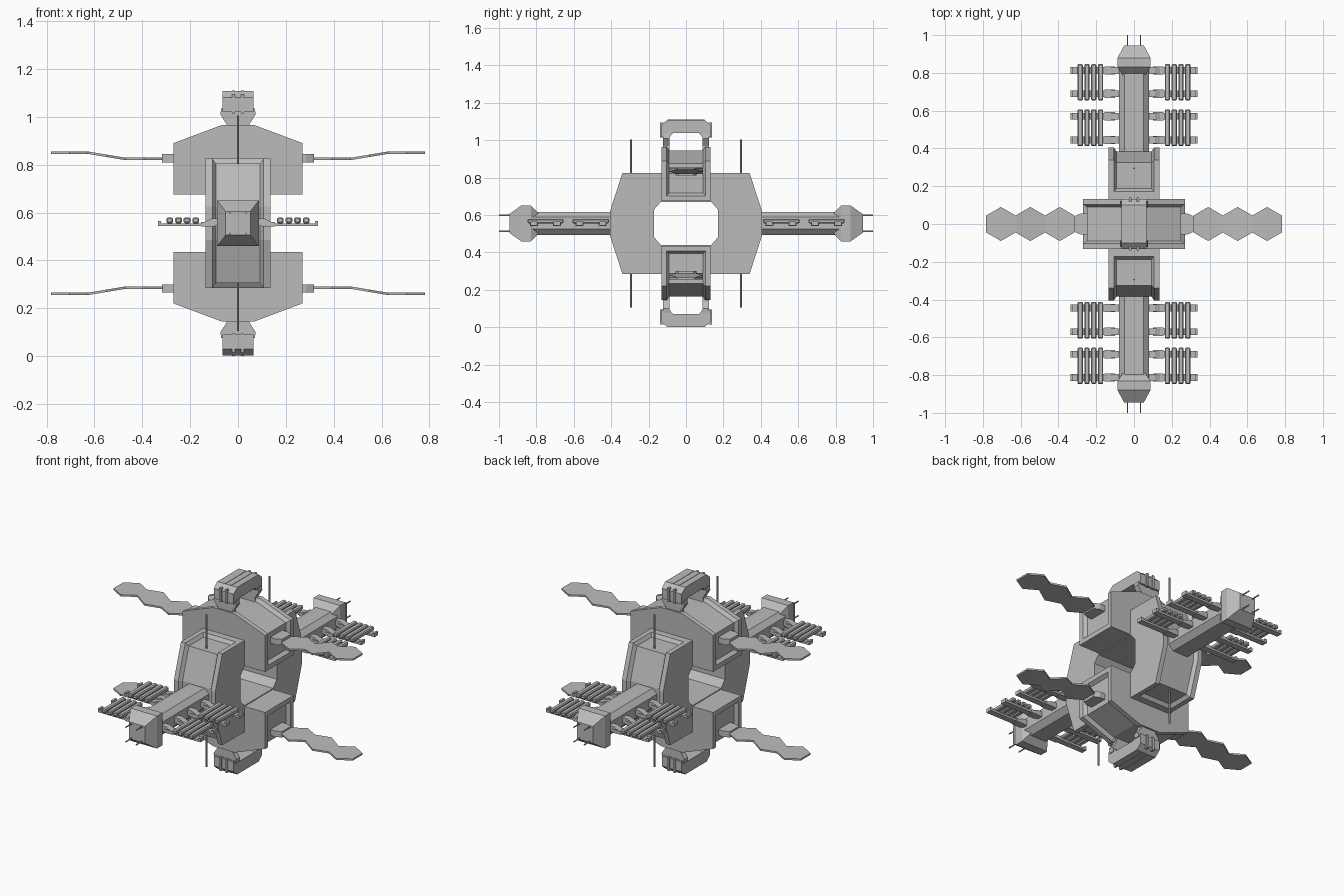
import bpy, bmesh
from itertools import product
from math import cos, sin, pi
from mathutils import Matrix, Vector

cube = bpy.data.objects.get("Cube")
if cube:
    bpy.data.objects.remove(cube, do_unlink=True)

MID = 0.555  # height of the symmetry plane
GREY = (0.5, 0.5, 0.5, 1)
grey = bpy.data.materials.new("hull_grey")
grey.use_nodes = True
grey.diffuse_color = GREY
for node in grey.node_tree.nodes:
    if node.type == "BSDF_PRINCIPLED":
        node.inputs["Base Color"].default_value = GREY


def prism(profile, axis, lo, hi):
    """Extrude a profile along an axis; also return its side faces in order."""
    bm = bmesh.new()

    def place(p, t):
        a, b = p
        return {"x": (t, a, b), "y": (a, t, b), "z": (a, b, t)}[axis]

    low = [bm.verts.new(place(p, lo)) for p in profile]
    high = [bm.verts.new(place(p, hi)) for p in profile]
    n = len(profile)
    sides = [bm.faces.new((low[i], low[(i + 1) % n], high[(i + 1) % n], high[i]))
             for i in range(n)]
    bm.faces.new(low)
    bm.faces.new(high)
    bmesh.ops.recalc_face_normals(bm, faces=bm.faces)
    return bm, sides


def loft(sections):
    """Join rectangles (y, half width, half height) along y."""
    bm = bmesh.new()
    rings = [[bm.verts.new((sx * w, y, sz * h))
              for sx, sz in ((-1, -1), (1, -1), (1, 1), (-1, 1))]
             for y, w, h in sections]
    for a, b in zip(rings, rings[1:]):
        for i in range(4):
            bm.faces.new((a[i], a[(i + 1) % 4], b[(i + 1) % 4], b[i]))
    bm.faces.new(rings[0])
    bm.faces.new(rings[-1])
    bmesh.ops.recalc_face_normals(bm, faces=bm.faces)
    return bm


def box(x0, x1, y0, y1, z0, z1):
    return prism([(x0, y0), (x1, y0), (x1, y1), (x0, y1)], "z", z0, z1)[0]


def rod(start, end, radius):
    start, end = Vector(start), Vector(end)
    bm = bmesh.new()
    turn = (end - start).to_track_quat("Z", "Y").to_matrix().to_4x4()
    bmesh.ops.create_cone(bm, cap_ends=True, segments=6, radius1=radius, radius2=radius,
                          depth=(end - start).length,
                          matrix=Matrix.Translation((start + end) / 2) @ turn)
    return bm


def recess(bm, faces):
    """Leave a rim around connected faces and sink a panel with sloped walls."""
    bmesh.ops.inset_region(bm, faces=faces, thickness=0.028, use_even_offset=True)
    bmesh.ops.inset_region(bm, faces=faces, thickness=0.014, depth=-0.02,
                           use_even_offset=True)


def add(name, bm, mirror="", bevel=0):
    """Make the part and its mirror images across the named axes."""
    options = [(1, -1) if a in mirror else (1,) for a in "xyz"]
    for signs in product(*options):
        mesh = bpy.data.meshes.new(name)
        bm.to_mesh(mesh)
        mesh.transform(Matrix.Diagonal((*signs, 1)))
        if signs[0] * signs[1] * signs[2] < 0:
            mesh.flip_normals()
        mesh.materials.append(grey)
        obj = bpy.data.objects.new(name, mesh)
        obj.location.z = MID
        bpy.context.collection.objects.link(obj)
        if bevel:
            mod = obj.modifiers.new("chamfer", "BEVEL")
            mod.width, mod.segments = bevel, 1
    bm.free()


# Front and back hull halves around the open centre
outer = [(0, .27), (-.145, .27), (-.34, .27), (-.405, .07)]
inner = [(-.17, .075), (-.135, .115), (0, .115)]
flip = lambda pts: [(a, -b) for a, b in reversed(pts)]
bm, sides = prism(outer + flip(outer) + flip(inner) + inner, "x", -.135, .135)
recess(bm, sides[1:6])
add("hull_half", bm, "y")

# Upper and lower cross blocks
right = [(.27, .12), (.27, .335), (.07, .41)]
bm, sides = prism(right + [(-x, z) for x, z in reversed(right)], "y", -.132, .132)
recess(bm, sides[:5])
add("cross_block", bm, "z")

# Docking tubes, heads and probes
tube = [(.08, -.03), (.08, .035), (.05, .062)]
tube += [(-x, z) for x, z in reversed(tube)]
tube = [(.05, -.062)] + tube + [(-.05, -.062)]
add("docking_tube", prism(tube, "y", -.84, -.38)[0], "y")
add("docking_head", loft([(-.945, .052, .05), (-.88, .087, .096),
                          (-.83, .087, .096), (-.79, .06, .055)]), "y")
add("probe", rod((.034, -.93, .043), (.034, -1, .043), .004), "xyz")

# Tall masts
add("mast", rod((0, -.295, .24), (0, -.295, .45), .005), "yz")

# Slatted racks beside the tubes
for rail_y in (.445, .57, .69, .813):
    rail = [(.06, -.012), (.335, -.012), (.335, .01), (.322, .01), (.322, 0),
            (.15, 0), (.11, .02), (.06, .02)]
    add("rack_rail", prism(rail, "y", rail_y - .018, rail_y + .018)[0], "xy")
    add("rack_bracket", box(.1, .155, rail_y - .022, rail_y + .022, -.014, .006), "xy")
for y0, y1 in ((.412, .607), (.655, .847)):
    for i in range(4):
        x = .177 + i * .036
        add("rack_slat", box(x - .014, x + .014, y0, y1, 0, .024), "xy", .005)

# Arms made of three hexagonal panels, the middle one sloping outward
RADIUS = .09
STEP = RADIUS * 3 ** .5
for i in range(3):
    cx = .315 + STEP * (i + .5)
    hexagon = [(cx + RADIUS * cos(pi / 6 + k * pi / 3), RADIUS * sin(pi / 6 + k * pi / 3))
               for k in range(6)]
    bm, _ = prism(hexagon, "z", .264, .274)
    for v in bm.verts:
        slope = (v.co.x - .315 - STEP) / STEP
        v.co.z += .026 * min(max(slope, 0), 1)
    add("arm_panel", bm, "xz")
plug = [(.24, -.055), (.285, -.055), (.317, -.04), (.317, .04), (.285, .055), (.24, .055)]
add("arm_joint", prism(plug, "z", .255, .29)[0], "xz")

# Arched grapples above and below
side = [(.133, .465), (.133, .525), (.1, .553)]
under = [(.085, .465), (.07, .483)]
arch = side + [(-y, z) for y, z in reversed(side)]
arch += [(-y, z) for y, z in under] + list(reversed(under))
add("grapple_arch", prism(arch, "x", -.065, .065)[0], "z")
leg = [(.048, .39), (.048, .415), (.074, .455), (.07, .48)]
add("grapple_leg", prism(leg + [(-x, z) for x, z in reversed(leg)], "y", .088, .122)[0], "yz")
add("grapple_rib", box(.013, .026, .12, .139, .46, .54), "xyz")
add("grapple_top_rib", box(.013, .026, -.1, .1, .548, .555), "xz")
